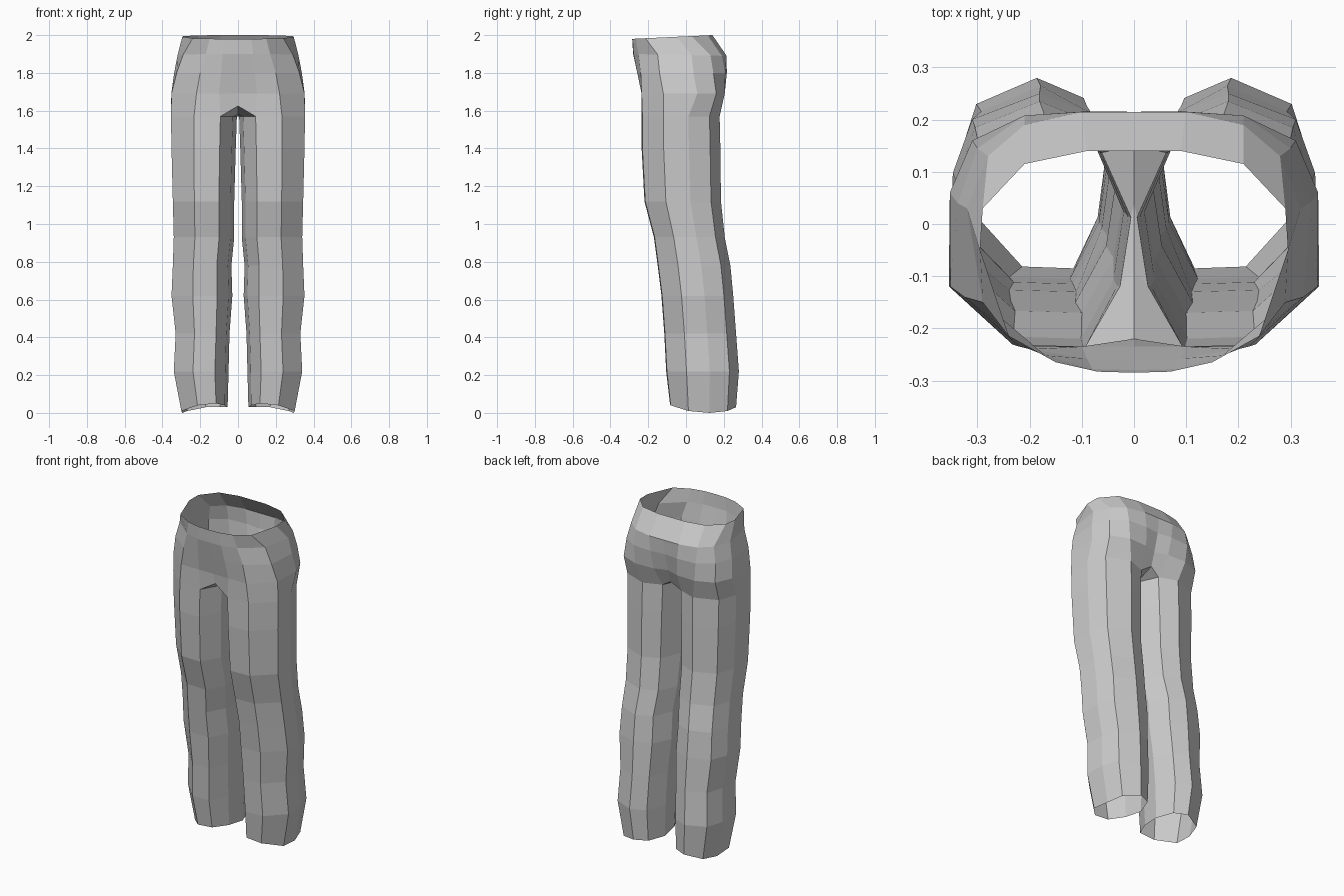
import bpy, bmesh

# Leg cross-section as fractions of its bounding box, from front-inner round the outside
SECTION = [(.25, 0), (.65, .01), (1, .28), (.985, .6), (.87, .87), (.47, 1),
           (.16, .9), (0, .6), (.06, .28)]
HEM_Z = [.05, .04, .01, 0, .01, .03, .03, .03, .04]

# Leg rings: z, inner x, outer x, front y, back y
LEG = [(.03, .055, .30, -.085, .265),
       (.22, .05, .34, -.105, .28),
       (.42, .045, .33, -.115, .265),
       (.62, .03, .352, -.13, .25),
       (.78, .035, .345, -.15, .235),
       (.93, .02, .34, -.17, .205),
       (1.12, .02, .345, -.22, .185),
       (1.40, .012, .352, -.235, .182),
       (1.57, .006, .355, -.235, .178)]

# Half rings of the seat from front centre to back centre: front z, back z, points
SEAT = [
    (1.69, 1.69, [(0, -.235), (.10, -.235), (.22, -.235), (.352, -.12), (.353, .06),
                  (.31, .16), (.20, .205), (.08, .20), (0, .175)]),
    (1.80, 1.80, [(0, -.258), (.09, -.258), (.20, -.24), (.325, -.14), (.338, .04),
                  (.30, .145), (.21, .208), (.09, .216), (0, .205)]),
    (1.90, 1.89, [(0, -.28), (.08, -.278), (.17, -.252), (.29, -.15), (.32, .03),
                  (.28, .13), (.21, .19), (.10, .215), (0, .215)]),
    (1.98, 2.00, [(0, -.285), (.07, -.283), (.15, -.265), (.24, -.215), (.295, -.05),
                  (.29, .03), (.21, .115), (.09, .14), (0, .14)]),
]

# Crotch seam on the centre line, front to back
SEAM = [(0, -.22, 1.625), (0, -.09, 1.58), (0, .04, 1.57), (0, .15, 1.61)]


def bridge(bm, a, b, closed=False):
    n = len(a)
    for i in range(n if closed else n - 1):
        j = (i + 1) % n
        bm.faces.new((a[i], a[j], b[j], b[i]))


def build_half(bm, s):
    # Leg tube
    rings = []
    for k, (z, xi, xo, yf, yb) in enumerate(LEG):
        ring = []
        for (u, v), hz in zip(SECTION, HEM_Z):
            ring.append(bm.verts.new((s * (xi + u * (xo - xi)), yf + v * (yb - yf),
                                      hz if k == 0 else z)))
        rings.append(ring)
    for a, b in zip(rings, rings[1:]):
        bridge(bm, a, b, True)
    top = rings[-1]

    # Crotch gusset joining the inner leg to the centre seam
    seam = [bm.verts.new(p) for p in SEAM]
    bridge(bm, [top[0], top[8], top[7], top[6]], seam)

    # Seat and waist
    prev = [seam[0]] + top[:7] + [seam[-1]]
    for zf, zb, pts in SEAT:
        y0, y1 = pts[0][1], pts[-1][1]
        ring = [bm.verts.new((s * x, y, zf + (zb - zf) * (y - y0) / (y1 - y0)))
                for x, y in pts]
        bridge(bm, prev, ring)
        prev = ring


bm = bmesh.new()
for side in (1, -1):
    build_half(bm, side)
bmesh.ops.remove_doubles(bm, verts=bm.verts, dist=.0005)
bmesh.ops.recalc_face_normals(bm, faces=bm.faces)
mesh = bpy.data.meshes.new("trousers")
bm.to_mesh(mesh)
bm.free()
bpy.context.collection.objects.link(bpy.data.objects.new("trousers", mesh))
